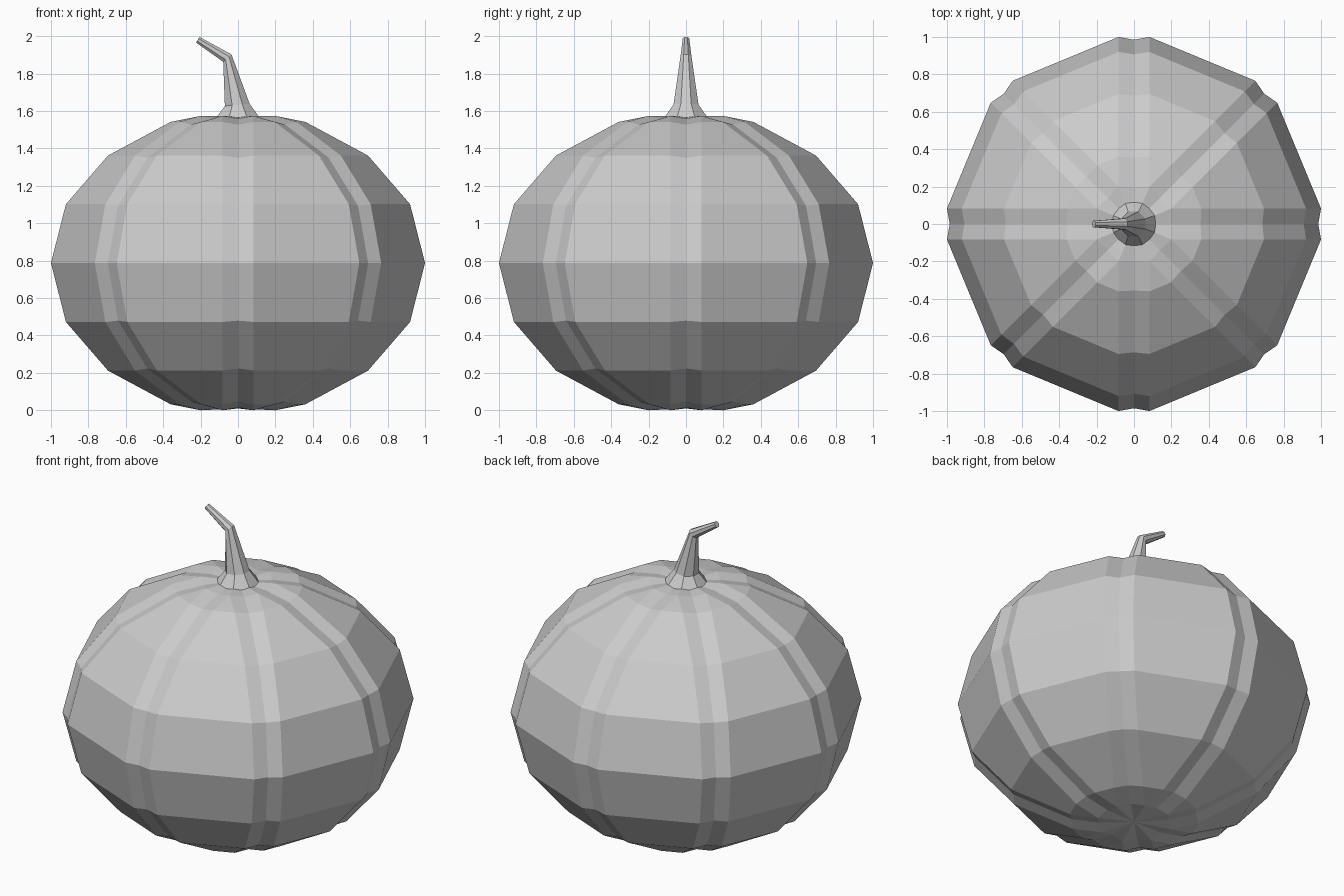
import bpy, bmesh, math
from mathutils import Vector, Matrix

if "Cube" in bpy.data.objects:
    bpy.data.objects.remove(bpy.data.objects["Cube"])


def finish(bm, name):
    bmesh.ops.remove_doubles(bm, verts=bm.verts, dist=0.002)
    bmesh.ops.recalc_face_normals(bm, faces=bm.faces)
    mesh = bpy.data.meshes.new(name)
    bm.to_mesh(mesh)
    bm.free()
    obj = bpy.data.objects.new(name, mesh)
    bpy.context.collection.objects.link(obj)
    return obj


def loft(bm, rings):
    # Bridge consecutive rings of points with faces
    rows = [[bm.verts.new(p) for p in ring] for ring in rings]
    n = len(rows[0])
    for a, b in zip(rows, rows[1:]):
        for i in range(n):
            j = (i + 1) % n
            bm.faces.new((a[i], a[j], b[j], b[i]))
    return rows


def fan(bm, row, point):
    c = bm.verts.new(point)
    for i in range(len(row)):
        bm.faces.new((row[i], row[(i + 1) % len(row)], c))


# Pumpkin body: eight flat segments separated by constant-width grooves
MID, HALF_WIDTH, DEPTH = 0.787, 0.0828, 0.015
upper = [(0.92, 0.315), (0.695, 0.575), (0.36, 0.755), (0.2, 0.787)]
profile = [(r, -h) for r, h in reversed(upper)] + [(1.0, 0.0)] + upper


def body_ring(r, h):
    normal = Vector((r, 0, h / 0.62)).normalized()
    groove = Vector((r, 0, MID + h)) - normal * DEPTH
    unit = [Vector((r, -HALF_WIDTH, MID + h)), groove,
            Vector((r, HALF_WIDTH, MID + h))]
    return [Matrix.Rotation(k * math.pi / 4, 3, 'Z') @ p
            for k in range(8) for p in unit]


bm = bmesh.new()
rows = loft(bm, [body_ring(r, h) for r, h in profile])
fan(bm, rows[0], (0, 0, 0.01))
fan(bm, rows[-1], (0, 0, 1.57))
finish(bm, "pumpkin_body")

# Stem: octagonal rings (x, z, radius, tilt) along a bent path
path = [(0, 1.565, 0.125, 0), (-0.004, 1.633, 0.072, -5),
        (-0.057, 1.883, 0.032, -42), (-0.215, 1.981, 0.019, -58)]


def stem_ring(x, z, r, tilt):
    turn = Matrix.Rotation(math.radians(tilt), 3, 'Y')
    return [Vector((x, 0, z)) + turn @ Vector((r * math.cos(a), r * math.sin(a), 0))
            for a in (math.pi / 8 + k * math.pi / 4 for k in range(8))]


bm = bmesh.new()
rows = loft(bm, [stem_ring(*p) for p in path])
bm.faces.new(rows[0])
bm.faces.new(rows[-1])
finish(bm, "stem")
